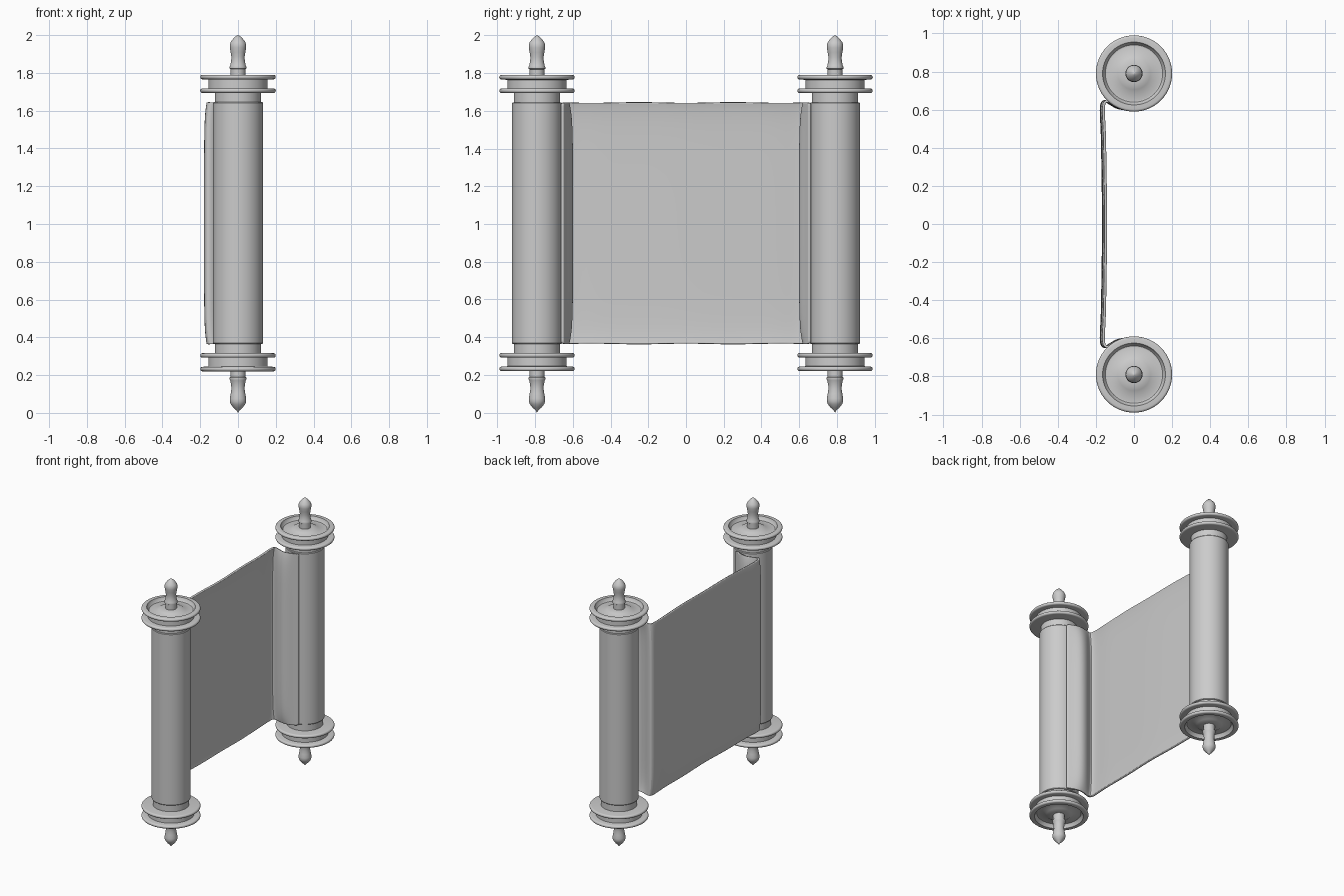
import bpy, bmesh, math

if "Cube" in bpy.data.objects:
    bpy.data.objects.remove(bpy.data.objects["Cube"])

MID = 1.005      # mid height of the rollers
ROLLER_Y = 0.79
SEG = 56


def finish(name, bm, angle=35):
    bmesh.ops.recalc_face_normals(bm, faces=bm.faces)
    me = bpy.data.meshes.new(name)
    bm.to_mesh(me)
    bm.free()
    ob = bpy.data.objects.new(name, me)
    bpy.context.collection.objects.link(ob)
    bpy.ops.object.select_all(action='DESELECT')
    ob.select_set(True)
    bpy.context.view_layer.objects.active = ob
    bpy.ops.object.shade_smooth_by_angle(angle=math.radians(angle))
    return ob


def lathe(name, profile, y, sign=1, closed=False):
    """Spin (radius, height above MID) points round a roller axis."""
    bm = bmesh.new()
    pts = profile + profile[:1] if closed else profile
    vs = [bm.verts.new((r, y, MID + sign * h)) for r, h in pts]
    edges = [bm.edges.new(p) for p in zip(vs, vs[1:])]
    bmesh.ops.spin(bm, geom=vs + edges, cent=(0, y, 0), axis=(0, 0, 1),
                   angle=2 * math.pi, steps=SEG)
    bmesh.ops.remove_doubles(bm, verts=bm.verts, dist=1e-5)
    return finish(name, bm)


def rounded_rim(r, h, t):
    """Half-round outer edge of a disc, listed from top to bottom."""
    return [(r - t + t * math.cos(a), h + t * math.sin(a))
            for a in [math.pi / 2 - i * math.pi / 8 for i in range(9)]]


# profiles, heights measured from the middle of the roller
HANDLE = [(0.039, 0.765), (0.039, 0.815), (0.044, 0.818), (0.045, 0.826), (0.041, 0.834),
          (0.036, 0.86), (0.035, 0.88), (0.039, 0.905), (0.0435, 0.93), (0.0435, 0.945),
          (0.038, 0.96), (0.022, 0.98), (0.008, 0.992)]
OUTER_DISC = ([(0.0, 0.778), (0.05, 0.777), (0.085, 0.770), (0.10, 0.760), (0.15, 0.758),
               (0.16, 0.770), (0.165, 0.785)]
              + rounded_rim(0.2, 0.773, 0.012) + [(0.0, 0.761 - 0.012)])
INNER_DISC = [(0.0, 0.713)] + rounded_rim(0.2, 0.701, 0.012) + [(0.0, 0.689)]
SPACER = [(0.157, 0.765), (0.157, 0.705)]
CORE = [(0.123, 0.695), (0.123, 0.62)]

for side, y in (("near", -ROLLER_Y), ("far", ROLLER_Y)):
    # rolled parchment
    lathe(f"{side}_parchment_roll",
          [(0, 0.64), (0.129, 0.64), (0.132, 0.636), (0.132, -0.636), (0.129, -0.64), (0, -0.64)], y)
    # turned end pieces, mirrored top and bottom
    for end, s in (("top", 1), ("bottom", -1)):
        tip = [(0, 0.995 if s > 0 else 1.005)]
        lathe(f"{side}_{end}_handle", HANDLE + tip, y, s)
        lathe(f"{side}_{end}_outer_disc", OUTER_DISC, y, s)
        lathe(f"{side}_{end}_inner_disc", INNER_DISC, y, s)
        lathe(f"{side}_{end}_spacer", SPACER, y, s)
        lathe(f"{side}_{end}_core", CORE, y, s)

# open sheet: S-bend at each roller, nearly flat between, softened at its edges
HALF = [(0.045, 0.657), (0.0, 0.632), (-0.045, 0.600), (-0.095, 0.610), (-0.135, 0.640),
        (-0.168, 0.650), (-0.176, 0.605), (-0.168, 0.5), (-0.166, 0.38), (-0.164, 0.25),
        (-0.162, 0.12)]
path = HALF + [(-0.161, 0.0)] + [(x, -y) for x, y in reversed(HALF)]
ROWS = [-1, -0.97, -0.9, -0.75, -0.4, 0, 0.4, 0.75, 0.9, 0.97, 1]
bm = bmesh.new()
grid = []
for t in ROWS:
    e = abs(t) ** 10
    row = []
    for i, (x, y) in enumerate(path):
        soft_y = y
        if min(i, len(path) - 1 - i) in (2, 3):      # belly flattens at the ends
            soft_y += math.copysign(0.022 * e, y)
        soft_x = x + (0.014 * e if x < -0.1 else 0)
        half_h = 0.639 - 0.003 * math.cos(y * 4 * math.pi)
        row.append(bm.verts.new((soft_x, soft_y, MID - 0.001 + t * half_h)))
    grid.append(row)
for a, b in zip(grid, grid[1:]):
    for i in range(len(path) - 1):
        bm.faces.new((a[i], a[i + 1], b[i + 1], b[i]))
sheet = finish("parchment_sheet", bm, 60)
sub = sheet.modifiers.new("smooth", 'SUBSURF')
sub.levels = sub.render_levels = 2
sol = sheet.modifiers.new("thickness", 'SOLIDIFY')
sol.thickness = 0.013
sol.offset = 0
